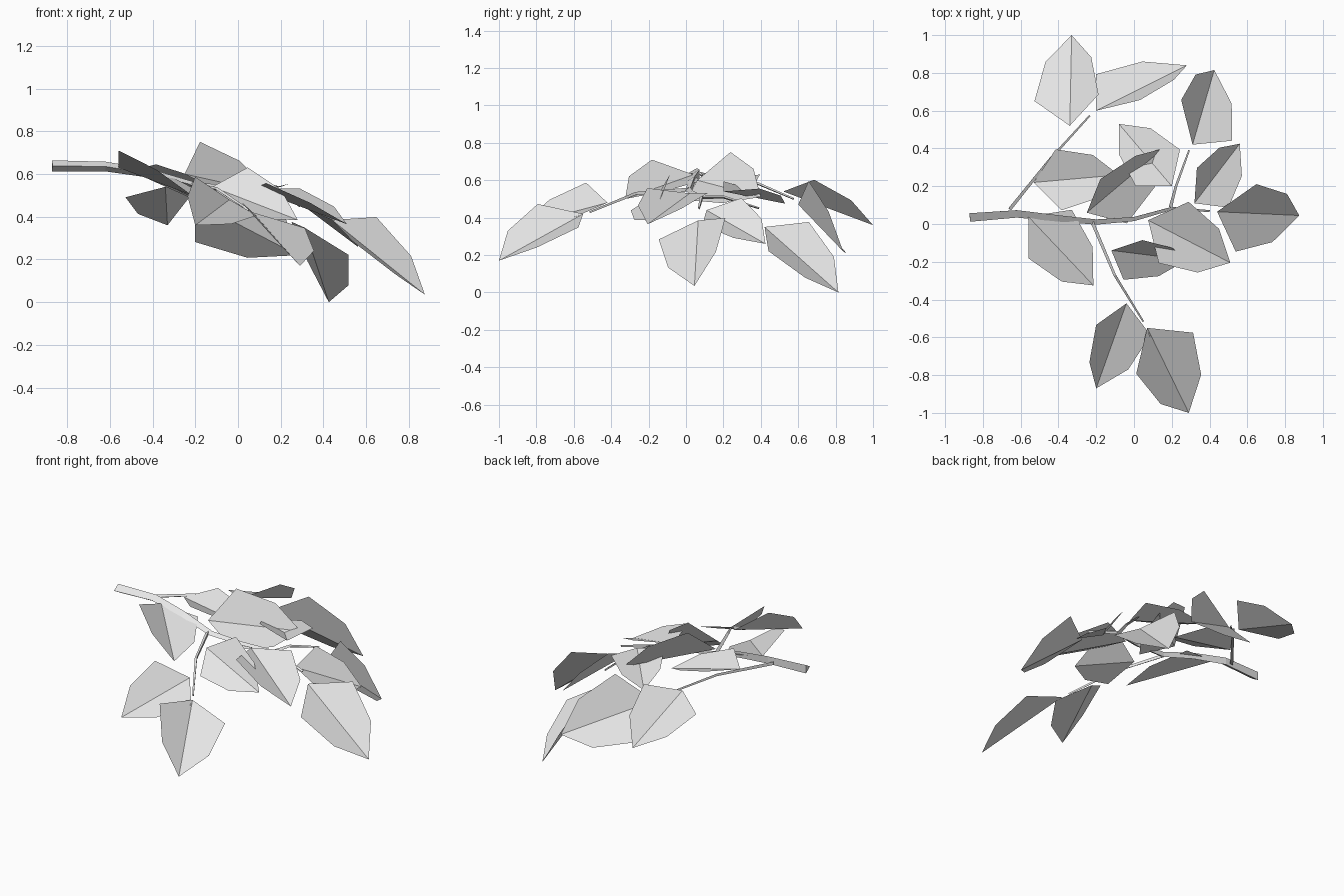
import bpy, bmesh, math
from mathutils import Vector

if "Cube" in bpy.data.objects:
    bpy.data.objects.remove(bpy.data.objects["Cube"])

grey = bpy.data.materials.new("light_grey")
grey.diffuse_color = (0.8, 0.8, 0.8, 1)
grey.use_nodes = True
grey.node_tree.nodes["Principled BSDF"].inputs["Base Color"].default_value = grey.diffuse_color


def finish(name, bm):
    mesh = bpy.data.meshes.new(name)
    bm.to_mesh(mesh)
    bm.free()
    mesh.materials.append(grey)
    obj = bpy.data.objects.new(name, mesh)
    bpy.context.collection.objects.link(obj)
    return obj


def stem(name, points, r0, r1):
    """Three-sided tapering tube along a path, one edge towards the front."""
    pts = [Vector(p) for p in points]
    bm = bmesh.new()
    rings = []
    for i, p in enumerate(pts):
        d = (pts[min(i + 1, len(pts) - 1)] - pts[max(i - 1, 0)]).normalized()
        side = d.cross(Vector((0, 0, 1))).normalized()
        up = side.cross(d)
        r = r0 + (r1 - r0) * i / (len(pts) - 1)
        rings.append([bm.verts.new(p + r * (math.cos(a) * side + math.sin(a) * up))
                      for a in (k * math.tau / 3 for k in range(3))])
    for a, b in zip(rings, rings[1:]):
        for k in range(3):
            bm.faces.new((a[k], a[(k + 1) % 3], b[(k + 1) % 3], b[k]))
    bm.faces.new(rings[0])
    bm.faces.new(rings[-1])
    bmesh.ops.recalc_face_normals(bm, faces=bm.faces)
    return finish(name, bm)


def leaf(name, base, tip, across, fold=math.radians(19)):
    """Six-cornered blade creased along the midrib; across points to its left."""
    base, tip = Vector(base), Vector(tip)
    axis = tip - base
    size = axis.length
    up = axis.cross(Vector(across)).normalized()
    left = up.cross(axis).normalized()
    bm = bmesh.new()
    b, t = bm.verts.new(base), bm.verts.new(tip)
    for s in (1, -1):
        out = (s * math.cos(fold) * left + math.sin(fold) * up) * size
        wide = bm.verts.new(base + 0.265 * axis + 0.37 * out)
        narrow = bm.verts.new(base + 0.70 * axis + 0.264 * out)
        loop = (b, t, narrow, wide)
        bm.faces.new(loop if s > 0 else loop[::-1])
    return finish(name, bm)


# Main branch and side twigs
stem("main_branch", [(-.87, .042, .638), (-.62, .06, .635), (-.4, .035, .6),
                     (-.2, .015, .545), (0, .03, .53), (.2, .085, .51), (.4, .07, .45)],
     .03, .007)
stem("back_twig", [(-.66, .08, .63), (-.45, .34, .60), (-.235, .575, .5)], .012, .006)
stem("front_twig", [(-.22, .015, .55), (-.1, -.27, .53), (.05, -.515, .43)], .012, .006)
stem("end_twig", [(.19, .09, .51), (.22, .2, .51), (.29, .39, .45)], .012, .006)

# Leaves: base, tip, direction across the blade
leaf("back_leaf_left", (-.34, .52, .54), (-.33, 1.0, .36), (-.33, -.03, -.11))
leaf("back_leaf_right", (-.2, .6, .47), (.28, .84, .22), (-.23, .12, -.285))
leaf("back_twig_leaf", (-.53, .22, .61), (-.08, .26, .51), (0, .3, -.02))
leaf("front_leaf_left", (-.04, -.42, .48), (-.20, -.87, .36), (.27, -.03, -.16))
leaf("front_leaf_right", (.07, -.55, .42), (.29, -1.0, .17), (.31, .22, -.13))
leaf("end_twig_leaf", (.31, .42, .35), (.425, .815, 0), (-.27, .22, .155))
leaf("end_twig_inner_leaf", (.2, .2, .54), (-.08, .53, .475), (-.24, -.2, .04))
leaf("end_leaf", (.44, .065, .385), (.875, .045, .035), (.1, .335, .11))
leaf("end_leaf_back", (.32, .11, .44), (.56, .425, .26), (-.16, .245, .14))
leaf("end_leaf_front", (.075, .02, .53), (.51, -.205, .365), (.16, .335, -.025))
leaf("middle_leaf_front", (-.12, -.14, .54), (.28, -.19, .385), (.09, .2, .185))
leaf("middle_leaf_back", (-.25, .06, .6), (.155, .4, .51), (-.14, .237, .258))
leaf("stem_leaf", (-.56, .04, .63), (-.215, -.325, .5), (.23, .26, -.115))
